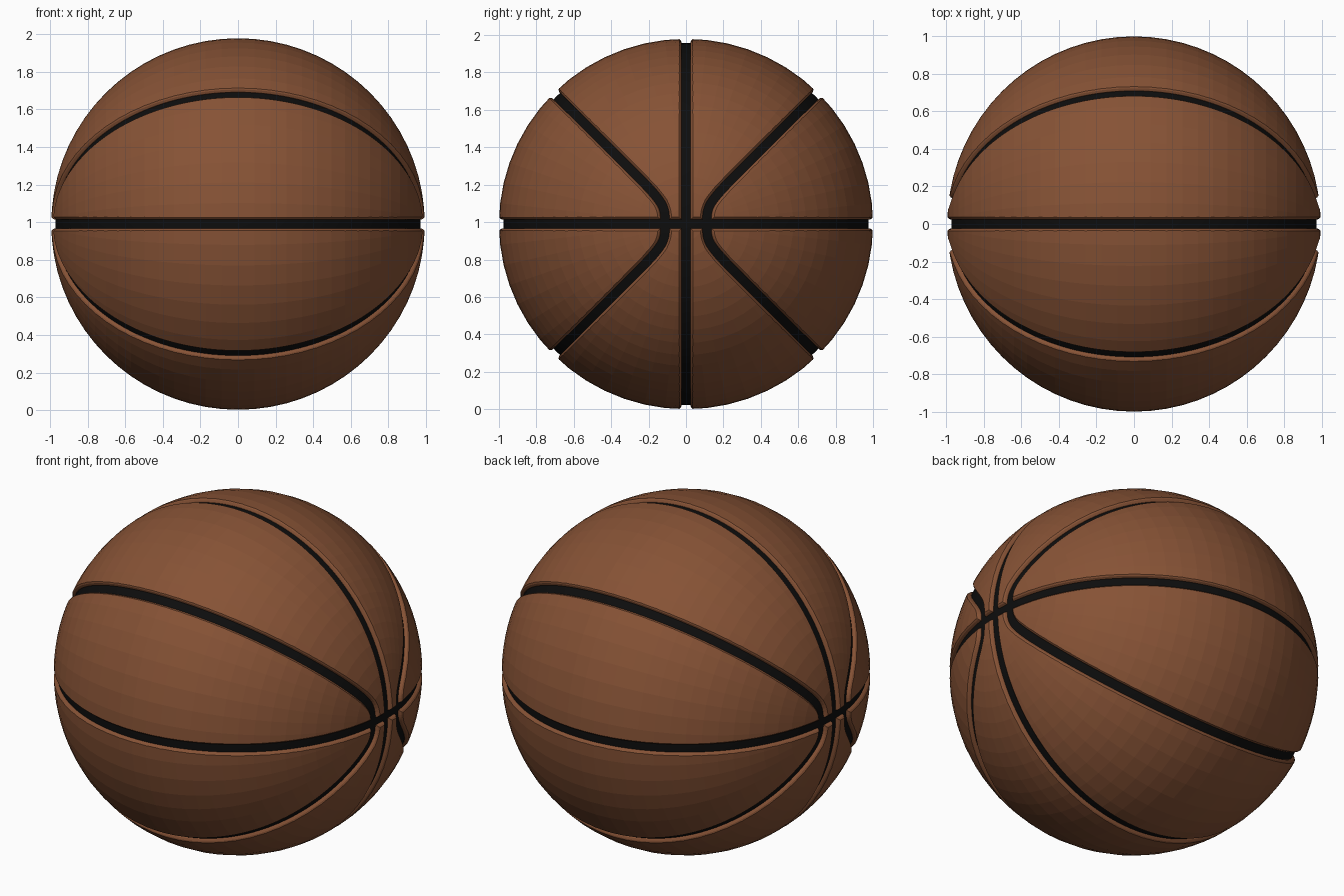
import bpy, bmesh, math
from mathutils import Vector, Matrix

if "Cube" in bpy.data.objects:
    bpy.data.objects.remove(bpy.data.objects["Cube"])

SCALE = Vector((0.994, 1.0, 0.99))   # the ball is very slightly flattened
CENTRE = Vector((0, 0, 0.99))


def material(name, rgb):
    m = bpy.data.materials.new(name)
    m.diffuse_color = (*rgb, 1)
    m.use_nodes = True
    m.node_tree.nodes["Principled BSDF"].inputs["Base Color"].default_value = m.diffuse_color
    return m


def make_object(name, bm, mat=None):
    bmesh.ops.recalc_face_normals(bm, faces=bm.faces)
    for v in bm.verts:
        v.co = v.co * SCALE + CENTRE
    me = bpy.data.meshes.new(name)
    bm.to_mesh(me)
    bm.free()
    ob = bpy.data.objects.new(name, me)
    bpy.context.collection.objects.link(ob)
    if mat:
        me.materials.append(mat)
    return ob


def ball(name, radius, segments, rings, mat):
    # poles lie on the x axis, where the seams meet
    bm = bmesh.new()
    bmesh.ops.create_uvsphere(bm, u_segments=segments, v_segments=rings, radius=radius,
                              matrix=Matrix.Rotation(math.pi / 2, 4, 'Y'))
    return make_object(name, bm, mat)


# Groove cross-section: sideways offset, distance from ball centre
HALF = [(0.024, 0.955), (0.024, 0.982), (0.029, 0.992), (0.042, 1.003), (0.042, 1.03)]
PROFILE = HALF + [(-w, r) for w, r in reversed(HALF)]


def groove_cutter(name, path, n=240):
    pts = [Vector(path(2 * math.pi * i / n)).normalized() for i in range(n)]
    bm = bmesh.new()
    rows = []
    for i, p in enumerate(pts):
        side = (pts[(i + 1) % n] - pts[i - 1]).cross(p).normalized()
        rows.append([bm.verts.new(p * r + side * w) for w, r in PROFILE])
    k = len(PROFILE)
    for i in range(n):
        a, b = rows[i], rows[(i + 1) % n]
        for j in range(k):
            bm.faces.new((a[j], a[(j + 1) % k], b[(j + 1) % k], b[j]))
    ob = make_object(name, bm)
    ob.hide_render = True
    return ob


def curved_seam(sign):
    def path(s):
        z = math.sin(s) * math.sqrt(0.5)
        return math.cos(s), sign * (z ** 4 + 0.115 ** 4) ** 0.25, z
    return path


# Leather shell and the dark rubber core that shows in the grooves
shell = ball("leather_shell", 1.0, 56, 36, material("leather", (0.24, 0.085, 0.036)))
core = ball("seam_core", 0.977, 96, 64, material("rubber", (0.004, 0.004, 0.004)))
core.data.polygons.foreach_set("use_smooth", [True] * len(core.data.polygons))

# Two straight seams and two curved ones, cut into the shell
seams = {
    "level_seam": lambda s: (math.cos(s), math.sin(s), 0),
    "upright_seam": lambda s: (math.cos(s), 0, math.sin(s)),
    "curved_seam_back": curved_seam(1),
    "curved_seam_front": curved_seam(-1),
}
bpy.context.view_layer.objects.active = shell
for name, path in seams.items():
    cutter = groove_cutter(name + "_cutter", path)
    mod = shell.modifiers.new(name, 'BOOLEAN')
    mod.operation = 'DIFFERENCE'
    mod.solver = 'EXACT'
    mod.object = cutter
    bpy.ops.object.modifier_apply(modifier=name)
    bpy.data.objects.remove(cutter)
